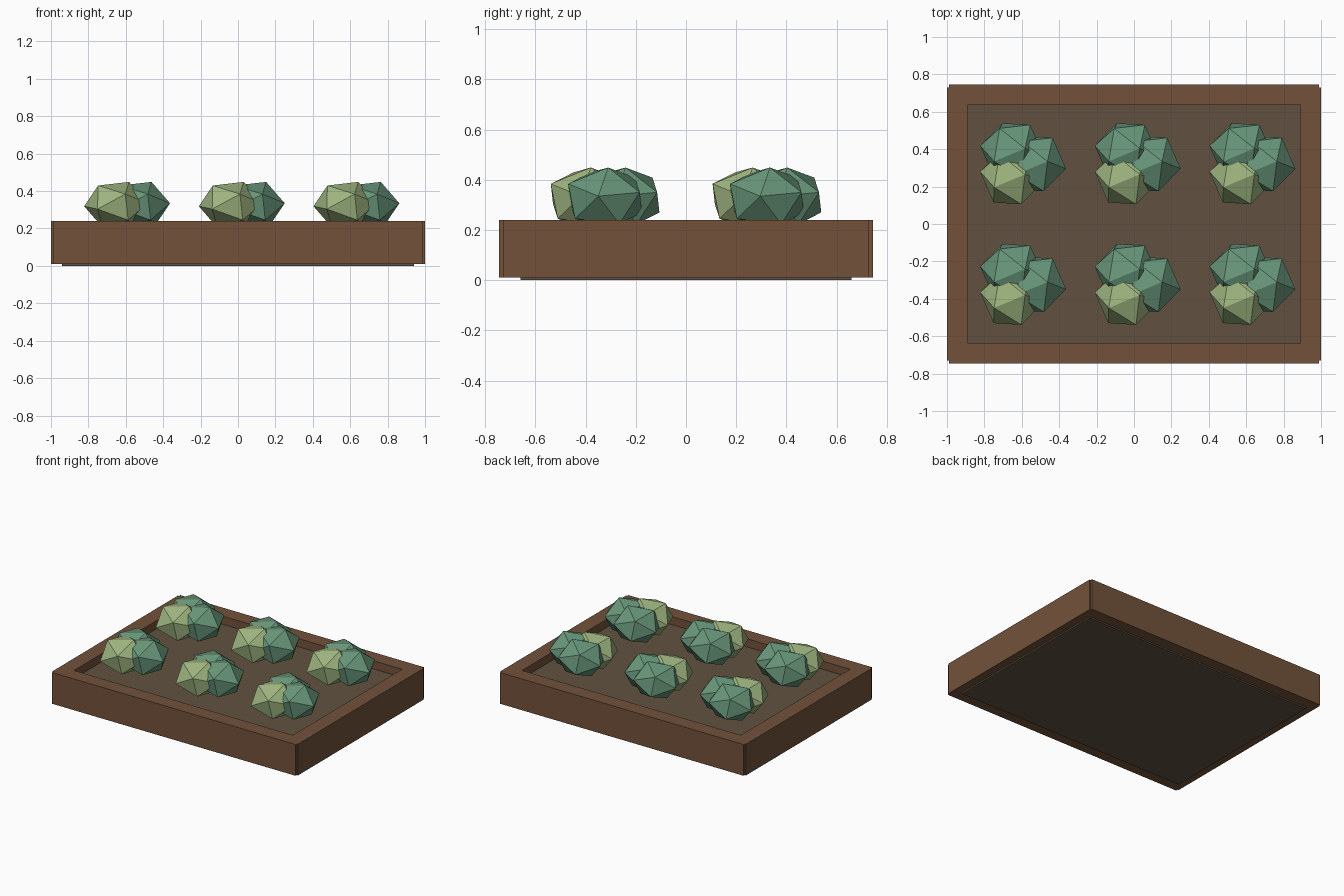
import bpy, bmesh, math
from mathutils import Matrix, Vector

if "Cube" in bpy.data.objects:
    bpy.data.objects.remove(bpy.data.objects["Cube"])


def material(name, srgb):
    m = bpy.data.materials.new(name)
    m.diffuse_color = [((c + 0.055) / 1.055) ** 2.4 for c in srgb] + [1]
    m.use_nodes = True
    m.node_tree.nodes["Principled BSDF"].inputs["Base Color"].default_value = m.diffuse_color
    return m


wood = material("wood", (0.45, 0.32, 0.23))
earth = material("earth", (0.38, 0.32, 0.25))
pale = material("pale_leaf", (0.62, 0.71, 0.50))
deep = material("deep_leaf", (0.41, 0.59, 0.48))


def add_object(name, bm, mat):
    me = bpy.data.meshes.new(name)
    bm.to_mesh(me)
    bm.free()
    me.materials.append(mat)
    ob = bpy.data.objects.new(name, me)
    bpy.context.collection.objects.link(ob)
    return ob


def box(name, lo, hi, mat):
    lo, hi = Vector(lo), Vector(hi)
    bm = bmesh.new()
    size = hi - lo
    bmesh.ops.create_cube(bm, size=1, matrix=Matrix.Translation((lo + hi) / 2)
                          @ Matrix.Diagonal((*size, 1)))
    return add_object(name, bm, mat)


# Soil slab, which also closes the underside
box("soil", (-0.94, -0.66, 0), (0.94, 0.66, 0.18), earth)

# Wooden frame boards, with tiny steps at the corners
box("front_board", (-0.99, -0.745, 0.01), (0.99, -0.635, 0.24), wood)
box("back_board", (-0.99, 0.635, 0.01), (0.99, 0.745, 0.24), wood)
box("left_board", (-1, -0.73, 0.01), (-0.89, 0.73, 0.24), wood)
box("right_board", (0.89, -0.73, 0.01), (1, 0.73, 0.24), wood)

# Leaf lump: tilted, flattened 20-sided ball
pole = Vector((0.41, 0.07, 0.91)).normalized()
side = Vector((-0.17, 0.985, 0)).normalized()
fall = side.cross(pole).normalized()
side = pole.cross(fall)
tilt = Matrix((fall, side, pole)).transposed().to_4x4()
shape = (Matrix.Diagonal((1, 1, 0.78, 1)) @ tilt
         @ Matrix.Rotation(math.radians(-21), 4, 'Z'))

# Six plants, each three lumps in a ring
for cx in (-0.613, 0, 0.613):
    for cy in (-0.3225, 0.3225):
        for i, mat in enumerate((deep, deep, pale)):
            a = math.radians(120 * i)
            pos = (cx + 0.08 * math.cos(a), cy + 0.08 * math.sin(a), 0.327)
            bm = bmesh.new()
            bmesh.ops.create_icosphere(bm, subdivisions=1, radius=0.172,
                                       matrix=Matrix.Translation(pos) @ shape)
            add_object("plant_leaf_lump", bm, mat)
